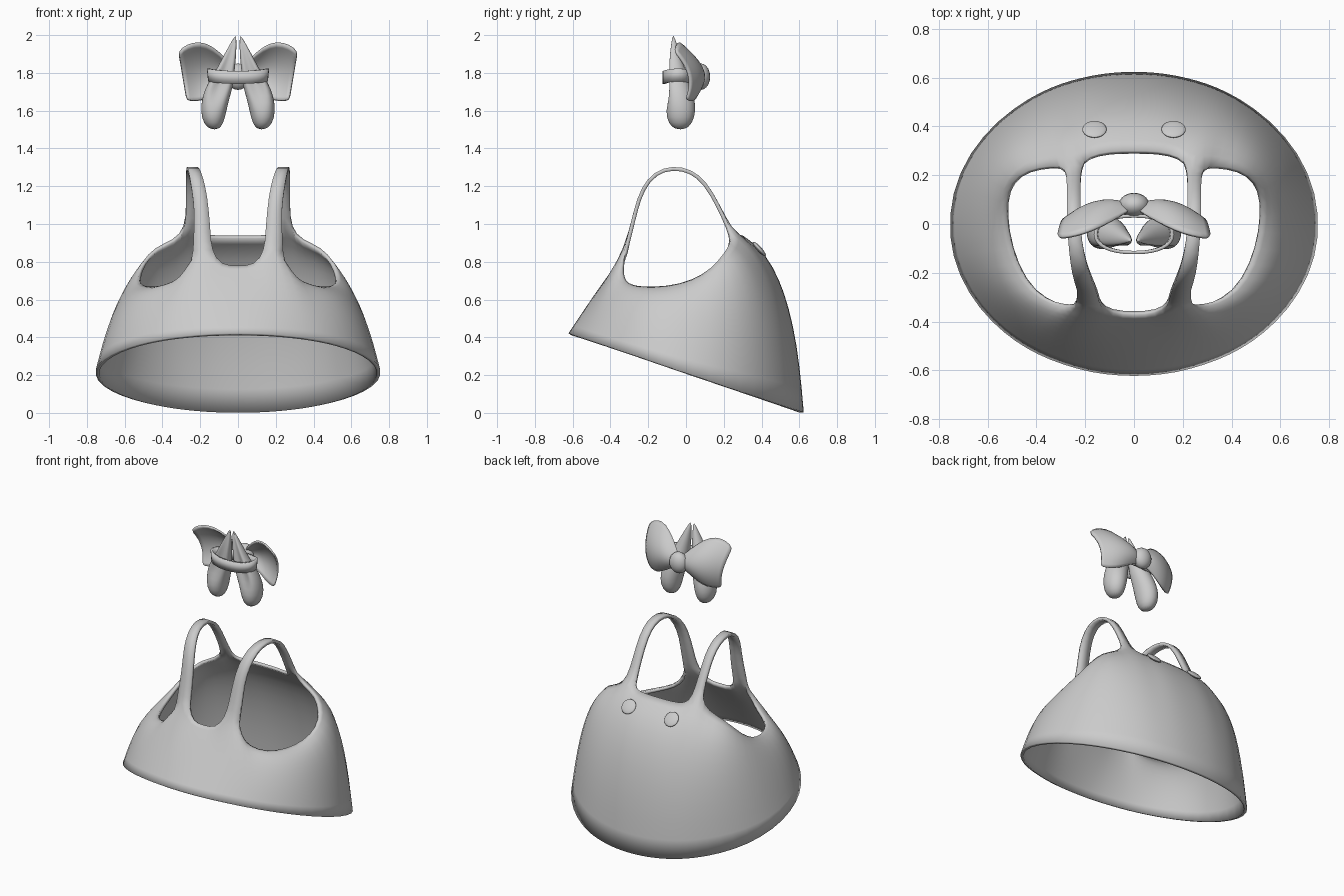
import bpy, bmesh
from math import sin, cos, pi, radians, copysign
from mathutils import Vector

if "Cube" in bpy.data.objects:
    bpy.data.objects.remove(bpy.data.objects["Cube"])


def make(name, verts, faces, mirror=False, subsurf=0, thick=0.0):
    me = bpy.data.meshes.new(name)
    me.from_pydata([tuple(v) for v in verts], [], faces)
    ob = bpy.data.objects.new(name, me)
    bpy.context.collection.objects.link(ob)
    for p in me.polygons:
        p.use_smooth = True
    if mirror:
        m = ob.modifiers.new("mirror", 'MIRROR')
        m.use_clip = True
        m.merge_threshold = 0.0005
    if subsurf:
        s = ob.modifiers.new("smooth", 'SUBSURF')
        s.levels = s.render_levels = subsurf
    if thick:
        t = ob.modifiers.new("thickness", 'SOLIDIFY')
        t.thickness, t.offset = thick, -1
    return ob


def grid_faces(rows, cols, wrap=False):
    n = cols if wrap else cols - 1
    return [(r * cols + c, r * cols + (c + 1) % cols,
             (r + 1) * cols + (c + 1) % cols, (r + 1) * cols + c)
            for r in range(rows - 1) for c in range(n)]


def ball(name, loc, scale, rot_x=0.0, segs=20):
    bpy.ops.mesh.primitive_uv_sphere_add(segments=segs, ring_count=10, radius=1,
                                         location=loc, rotation=(rot_x, 0, 0))
    ob = bpy.context.object
    ob.name, ob.scale = name, scale
    bpy.ops.object.shade_smooth()
    return ob


# smock: half of the neck and armhole edge, front to back (hem angle, x, y, z)
edge = [(-90, 0, -.375, .78), (-81, .09, -.37, .78), (-73, .14, -.34, .86),
        (-63, .235, -.33, .86), (-55, .26, -.33, .75), (-46, .32, -.325, .70),
        (-34, .41, -.28, .67), (-20, .48, -.17, .665), (-5, .52, -.03, .68),
        (12, .53, .09, .73), (28, .51, .17, .80), (43, .44, .225, .88),
        (56, .34, .24, .915), (64, .28, .235, .98), (70, .215, .24, .98),
        (77, .19, .28, .94), (83, .10, .30, .94), (90, 0, .30, .94)]
ROWS, COLS = 7, len(edge)


def soft(v):
    return copysign(abs(v) ** .88, v)


def body_point(col, t):
    a, x, y, z = col
    c, s = cos(radians(a)), sin(radians(a))
    if abs(a) == 90:
        c = 0
    hem = Vector((.765 * c, .625 * s, .212 - .21 * s))
    ctrl = Vector((.66 * soft(c), (.58 if s > 0 else .46) * soft(s),
                   .67 + .14 * min(1, max(0, s) * 1.5)))
    return hem * (1 - t) ** 2 + ctrl * 2 * t * (1 - t) + Vector((x, y, z)) * t * t


verts = [body_point(col, r / (ROWS - 1)) for r in range(ROWS) for col in edge]
faces = grid_faces(ROWS, COLS)

# shoulder straps continue the same sheet (inner x, outer x, y, z)
strap = [(.145, .235, -.305, .95), (.155, .23, -.275, 1.08), (.17, .245, -.24, 1.19),
         (.195, .26, -.17, 1.28), (.215, .27, -.07, 1.31), (.22, .275, .03, 1.29),
         (.22, .275, .11, 1.225), (.22, .275, .18, 1.10)]
top = (ROWS - 1) * COLS
pair = (top + 2, top + 3)
for xi, xo, y, z in strap:
    n = len(verts)
    verts += [Vector((xi, y, z)), Vector((xo, y, z))]
    faces.append((pair[0], pair[1], n + 1, n))
    pair = (n, n + 1)
faces.append((pair[0], pair[1], top + 13, top + 14))
make("smock", verts, faces, mirror=True, subsurf=1, thick=.02)

# back buttons
for side in (-1, 1):
    ball("button", (side * .162, .388, .868), (.05, .05, .013), radians(-48))

# hanging slipper lobes (z, x centre, x half, y centre, y half, front dent)
lobe = [(1.50, .125, .02, -.03, .025, 0), (1.53, .13, .055, -.03, .065, 0),
        (1.60, .13, .07, -.03, .086, .05), (1.68, .115, .075, -.04, .083, .5),
        (1.75, .09, .07, -.05, .072, .7), (1.82, .065, .048, -.06, .055, .7),
        (1.90, .04, .033, -.065, .036, .5), (2.0, .012, .003, -.068, .004, 0)]
SEG = 16
verts = []
for z, xc, xh, yc, yh, dent in lobe:
    for i in range(SEG):
        a = 2 * pi * i / SEG
        d = 1 - dent * max(0, -sin(a)) ** 4
        verts.append((xc + xh * cos(a), yc + yh * sin(a) * d, z))
faces = grid_faces(len(lobe), SEG, True)
faces += [tuple(range(SEG))[::-1], tuple(range((len(lobe) - 1) * SEG, len(lobe) * SEG))]
for side in (-1, 1):
    fs = faces if side == 1 else [f[::-1] for f in faces]
    make("slipper_lobe", [(side * x, y, z) for x, y, z in verts], fs, subsurf=1)

# band around both lobes
SEG = 32
verts = [(.165 * soft(cos(2 * pi * i / SEG)) * (.96 + .04 * k),
          -.042 + .082 * soft(sin(2 * pi * i / SEG)),
          1.742 + .068 * k + .012 * cos(2 * pi * i / SEG) ** 2)
         for k in (0, 1) for i in range(SEG)]
make("band", verts, grid_faces(2, SEG, True), thick=.014)

# bow wings: curved sheets (x, y centre, z centre, half height, cup, lean, shear)
wing = [(.01, .075, 1.78, .04, .01, 0, 0), (.06, .10, 1.80, .075, .05, .02, 0),
        (.13, .10, 1.81, .13, .07, .035, .0), (.20, .08, 1.81, .16, .075, .04, .005),
        (.26, .045, 1.80, .15, .06, .035, .015), (.295, .02, 1.785, .13, .045, .03, .022)]
N = 9
verts = []
for x, yc, zc, h, cup, lean, shear in wing:
    for i in range(N):
        v = 2 * i / (N - 1) - 1
        verts.append((x + shear * v, yc - cup * v * v - lean * v, zc + h * v))
for side in (-1, 1):
    fs = grid_faces(len(wing), N)
    fs = [f[::-1] for f in fs] if side == -1 else fs
    make("bow_wing", [(side * x, y, z) for x, y, z in verts], fs, subsurf=1, thick=.012)

# bow knot
ball("bow_knot", (0, .078, 1.78), (.063, .05, .07))
